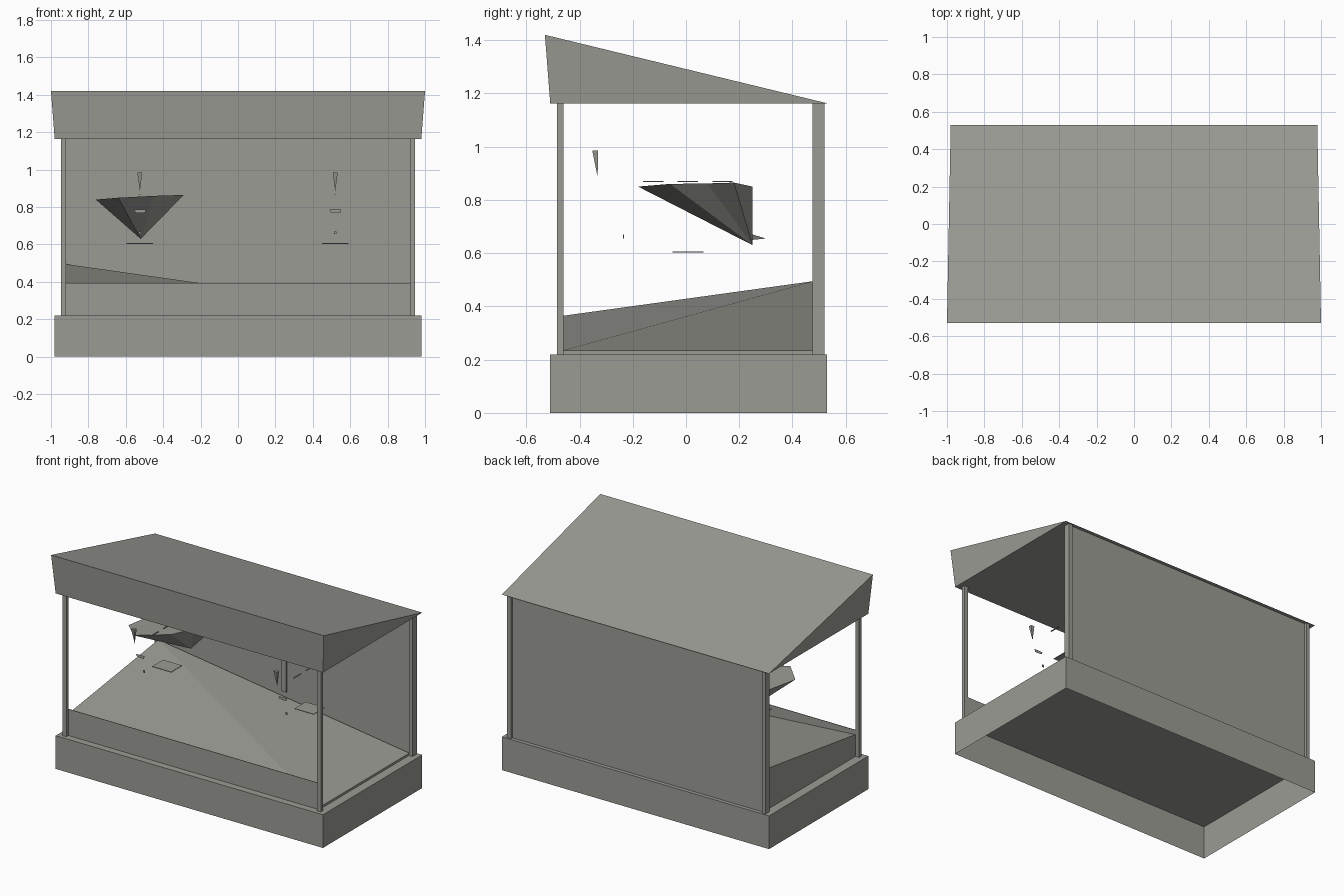
import bpy, bmesh
from mathutils import Vector

cube = bpy.data.objects.get("Cube")
if cube:
    bpy.data.objects.remove(cube)

stone = bpy.data.materials.new("warm_grey")
stone.use_nodes = True
GREY = (0.33, 0.33, 0.30, 1)
stone.diffuse_color = GREY
stone.node_tree.nodes["Principled BSDF"].inputs["Base Color"].default_value = GREY


def build(name, verts, faces):
    mesh = bpy.data.meshes.new(name)
    mesh.from_pydata(verts, [], faces)
    bm = bmesh.new()
    bm.from_mesh(mesh)
    bmesh.ops.recalc_face_normals(bm, faces=bm.faces)
    bm.to_mesh(mesh)
    bm.free()
    mesh.materials.append(stone)
    obj = bpy.data.objects.new(name, mesh)
    bpy.context.collection.objects.link(obj)
    return obj


def loft(name, lower, upper, bottom=True, top=True):
    """Join two rings of equal length with side faces and optional caps."""
    n = len(lower)
    faces = [(i, (i + 1) % n, n + (i + 1) % n, n + i) for i in range(n)]
    if bottom:
        faces.append(tuple(range(n))[::-1])
    if top:
        faces.append(tuple(range(n, 2 * n)))
    return build(name, lower + upper, faces)


def ring(x0, x1, y0, y1, z):
    return [(x0, y0, z), (x1, y0, z), (x1, y1, z), (x0, y1, z)]


def box(name, x, y, z, **caps):
    return loft(name, ring(*x, *y, z[0]), ring(*x, *y, z[1]), **caps)


# Plinth, open underneath
box("plinth", (-0.98, 0.98), (-0.51, 0.53), (0, 0.22), bottom=False)

# Wedge roof with a leaning front fascia
build("roof",
      ring(-0.98, 0.98, -0.51, 0.53, 1.163) + [(-1, -0.53, 1.42), (1, -0.53, 1.42)],
      [(3, 2, 1, 0), (0, 1, 5, 4), (1, 2, 5), (0, 4, 3), (4, 5, 2, 3)])

# Corner posts
for side, s in (("right", -1), ("left", 1)):
    xs = sorted((s * 0.92, s * 0.947))
    box("front_post_" + side, xs, (-0.485, -0.46), (0.22, 1.163))
    box("back_post_" + side, xs, (0.476, 0.52), (0.22, 1.163))

# Back wall, its centre batten and the low front panel
box("back_wall", (-0.92, 0.92), (0.49, 0.505), (0.22, 1.163))
box("centre_batten", (-0.02, 0.016), (0.482, 0.49), (0.395, 1.155))
box("front_panel", (-0.92, 0.92), (-0.464, -0.46), (0.22, 0.395))

# Sloping ground: two triangles falling from the back corner
low = ring(-0.92, 0.92, -0.46, 0.48, 0.22)
heights = (0.365, 0.235, 0.235, 0.495)
high = [(x, y, h) for (x, y, _), h in zip(low, heights)]
build("sloping_ground", low + high,
      [(0, 1, 5, 4), (1, 2, 6, 5), (2, 3, 7, 6), (3, 0, 4, 7), (4, 5, 7), (5, 6, 7)])

# Faceted bowl running down to a point at the back
rim = [(-0.70, 0.25, 0.845), (-0.76, -0.06, 0.84), (-0.64, -0.18, 0.85),
       (-0.45, -0.06, 0.86), (-0.38, 0.08, 0.862), (-0.29, 0.18, 0.865),
       (-0.33, 0.25, 0.85)]
n = len(rim)
build("faceted_bowl", rim + [(-0.52, 0.25, 0.63), (-0.52, 0.08, 0.855)],
      [(i, (i + 1) % n, c) for i in range(n) for c in (n, n + 1)])
build("bowl_tail", [(-0.53, 0.25, 0.67), (-0.51, 0.25, 0.67), (-0.52, 0.25, 0.65),
                    (-0.52, 0.30, 0.655)], [(0, 1, 2), (0, 1, 3), (1, 2, 3), (0, 2, 3)])

# Small hanging pieces, repeated on each side
for side, x in (("right", -0.525), ("left", 0.52)):
    build("spike_" + side,
          ring(x - 0.013, x + 0.013, -0.352, -0.33, 0.985) + [(x, -0.332, 0.885)],
          [(0, 1, 2, 3)] + [(i, (i + 1) % 4, 4) for i in range(4)])
    build("small_plate_" + side,
          [(x - 0.024, -0.275, 0.77), (x + 0.028, -0.275, 0.767),
           (x + 0.032, -0.275, 0.788), (x - 0.03, -0.275, 0.786)], [(0, 1, 2, 3)])
    box("bead_" + side, (x - 0.006, x + 0.006), (-0.237, -0.232), (0.655, 0.67))
    box("tray_" + side, (x - 0.07, x + 0.07), (-0.05, 0.065), (0.603, 0.607))
    for i in range(3):
        y = -0.123 + 0.13 * i
        box(f"dash_{side}_{i}", (x - 0.004, x + 0.004), (y - 0.038, y + 0.038),
            (0.868, 0.871))
